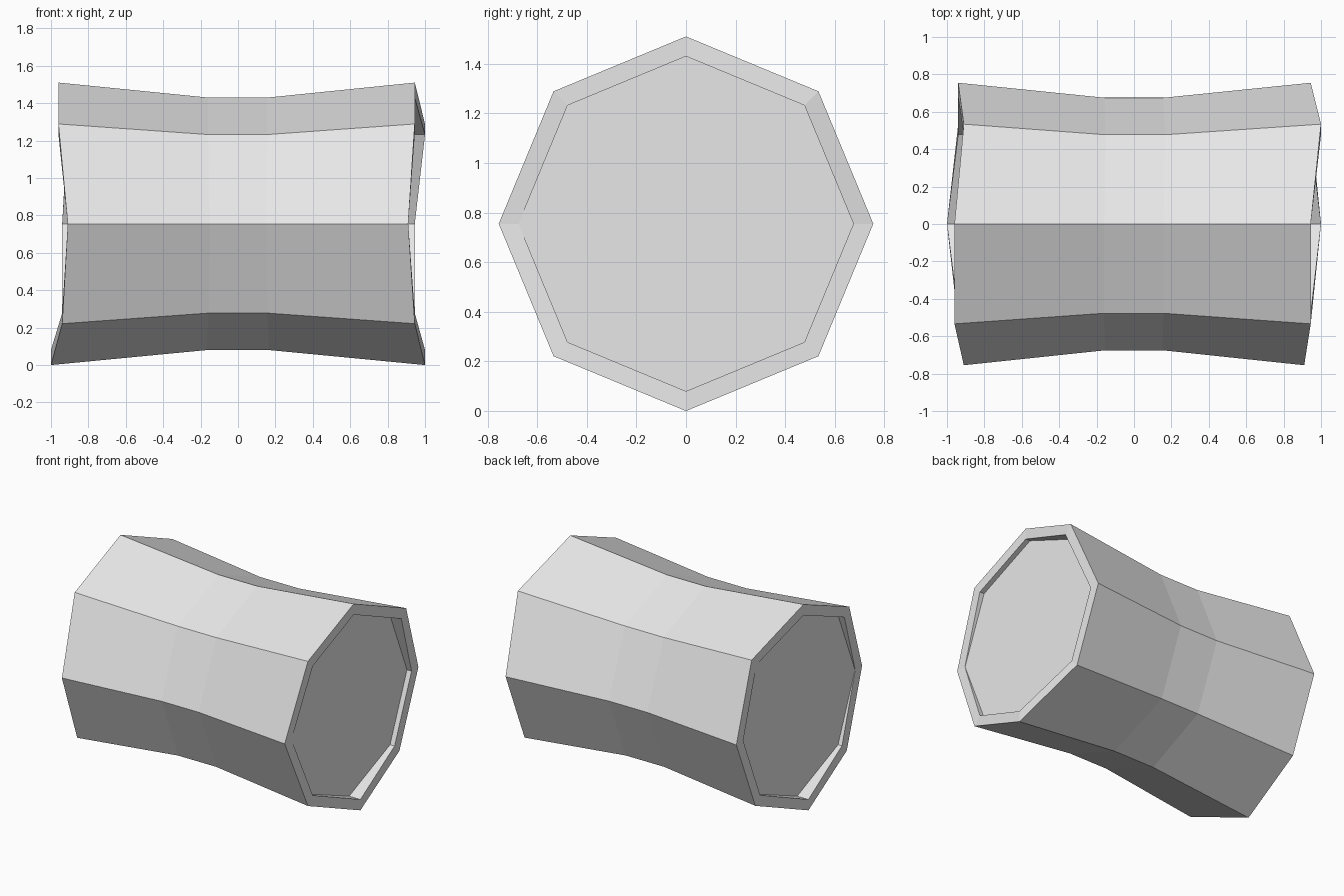
import bpy
import bmesh
import math

cube = bpy.data.objects.get("Cube")
if cube:
    bpy.data.objects.remove(cube, do_unlink=True)

SIDES = 8
END_R, WAIST_R = 0.755, 0.675
FLOOR_X = 0.908

# Uneven end distances, from the top corner round by the front
left_ends = [-0.96, -0.96, -0.91, -0.94, -1.0, -0.94, -0.94, -0.91]
right_ends = [0.945, 0.945, 0.91, 0.945, 1.0, 0.945, 0.945, 1.0]

# Plain light grey
grey = bpy.data.materials.new("light_grey")
grey.use_nodes = True
colour = (0.8, 0.8, 0.8, 1)
grey.diffuse_color = colour
grey.node_tree.nodes["Principled BSDF"].inputs["Base Color"].default_value = colour

bm = bmesh.new()


def ring(xs, radius):
    """Octagon of vertices around the x axis, one x per corner."""
    verts = []
    for i, x in enumerate(xs):
        a = math.tau * i / SIDES
        verts.append(bm.verts.new((x, -radius * math.sin(a),
                                   END_R + radius * math.cos(a))))
    return verts


def bridge(a, b):
    for i in range(SIDES):
        j = (i + 1) % SIDES
        bm.faces.new((a[i], a[j], b[j], b[i]))


# Floor, recess wall, rim, flared body with a waist, and the same mirrored
rings = [
    ring([-FLOOR_X] * SIDES, WAIST_R),
    ring(left_ends, WAIST_R),
    ring(left_ends, END_R),
    ring([x / 6 for x in left_ends], WAIST_R),
    ring([x / 6 for x in right_ends], WAIST_R),
    ring(right_ends, END_R),
    ring(right_ends, WAIST_R),
    ring([FLOOR_X] * SIDES, WAIST_R),
]
for a, b in zip(rings, rings[1:]):
    bridge(a, b)
bm.faces.new(rings[0])
bm.faces.new(rings[-1])
bmesh.ops.recalc_face_normals(bm, faces=bm.faces)

mesh = bpy.data.meshes.new("waisted_drum")
bm.to_mesh(mesh)
bm.free()
mesh.materials.append(grey)
drum = bpy.data.objects.new("waisted_drum", mesh)
bpy.context.collection.objects.link(drum)
